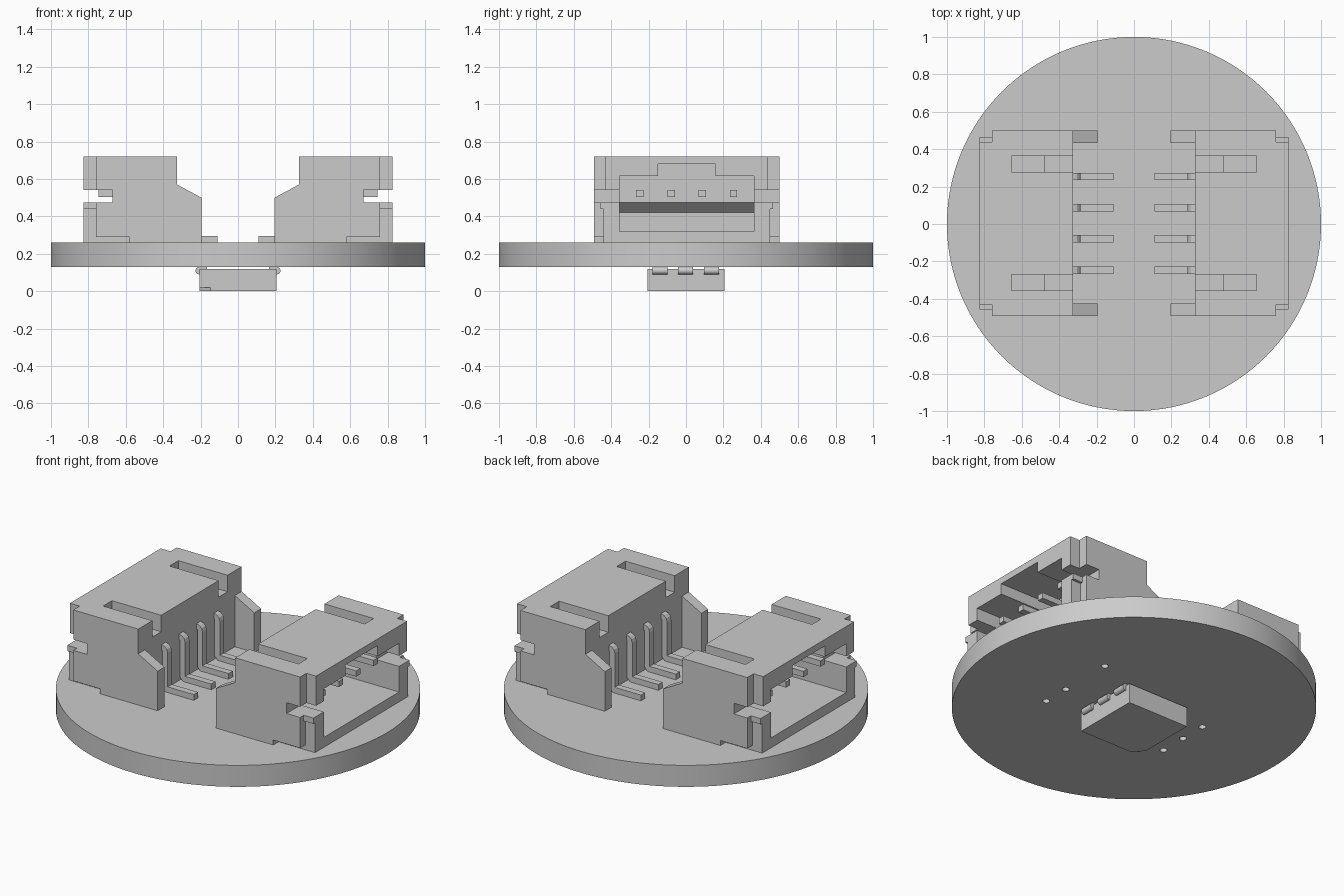
import bpy, bmesh, math
from mathutils import Matrix, Vector

if "Cube" in bpy.data.objects:
    bpy.data.objects.remove(bpy.data.objects["Cube"], do_unlink=True)

grey = bpy.data.materials.new("plain grey")
grey.use_nodes = True
grey.diffuse_color = (0.6, 0.6, 0.6, 1)
grey.node_tree.nodes["Principled BSDF"].inputs["Base Color"].default_value = (0.6, 0.6, 0.6, 1)


def finish(name, bm):
    bmesh.ops.recalc_face_normals(bm, faces=bm.faces)
    mesh = bpy.data.meshes.new(name)
    bm.to_mesh(mesh)
    bm.free()
    mesh.materials.append(grey)
    obj = bpy.data.objects.new(name, mesh)
    bpy.context.collection.objects.link(obj)
    return obj


def prism(name, profile, y0, y1):
    """Extrude an x-z outline from y0 to y1."""
    bm = bmesh.new()
    face = bm.faces.new([bm.verts.new((x, y0, z)) for x, z in profile])
    new = bmesh.ops.extrude_face_region(bm, geom=[face])["geom"]
    verts = [v for v in new if isinstance(v, bmesh.types.BMVert)]
    bmesh.ops.translate(bm, verts=verts, vec=(0, y1 - y0, 0))
    return finish(name, bm)


def box(name, x0, x1, y0, y1, z0, z1):
    return prism(name, [(x0, z0), (x1, z0), (x1, z1), (x0, z1)], y0, y1)


def cylinder(name, radius, depth, centre, segments, turn=None):
    bm = bmesh.new()
    matrix = Matrix.Translation(centre) @ (turn or Matrix())
    bmesh.ops.create_cone(bm, cap_ends=True, segments=segments, radius1=radius,
                          radius2=radius, depth=depth, matrix=matrix)
    return finish(name, bm)


def select(obj):
    bpy.ops.object.select_all(action="DESELECT")
    obj.select_set(True)
    bpy.context.view_layer.objects.active = obj


def cut(obj, cutter):
    mod = obj.modifiers.new("cut", "BOOLEAN")
    mod.operation = "DIFFERENCE"
    mod.solver = "EXACT"
    mod.object = cutter
    select(obj)
    bpy.ops.object.modifier_apply(modifier=mod.name)
    bpy.data.objects.remove(cutter, do_unlink=True)


def smooth(obj):
    select(obj)
    bpy.ops.object.shade_smooth_by_angle(angle=math.radians(30))


pin_rows = [-0.25, -0.083, 0.083, 0.25]
Y_SHIFT = 0.004

# Round circuit board with small through holes
board = cylinder("round_board", 1, 0.13, (0, 0, 0.195), 128)
for side in (-1, 1):
    for y in pin_rows:
        # one hole on each side is left out
        if (side, y) in ((1, 0.083), (-1, 0.25)):
            continue
        cut(board, cylinder("hole", 0.02, 0.3, (side * 0.42, y, 0.195), 20))
smooth(board)


def connector(label, angle):
    # Housing: side outline with sloped ears facing the board centre
    body = prism(label + "_housing",
                 [(0.195, 0.26), (0.825, 0.26), (0.825, 0.475), (0.67, 0.475),
                  (0.67, 0.54), (0.825, 0.54), (0.825, 0.72), (0.325, 0.72),
                  (0.325, 0.57), (0.195, 0.5)], -0.495, 0.495)
    cut(body, box("ear_gap", 0.1, 0.325, -0.43, 0.43, 0.2, 0.65))
    # Mating cavity with an overhanging back wall and a keyway in the roof
    cut(body, prism("cavity", [(0.9, 0.32), (0.41, 0.32), (0.41, 0.42), (0.47, 0.475),
                               (0.47, 0.615), (0.9, 0.615)], -0.36, 0.36))
    cut(body, box("keyway", 0.47, 0.9, -0.155, 0.155, 0.6, 0.68))
    for s in (-1, 1):
        def side_cut(x0, x1, y0, y1, z0, z1):
            cut(body, box("side_cut", x0, x1, min(s * y0, s * y1), max(s * y0, s * y1), z0, z1))
        # Stepped slots in the roof
        side_cut(0.3, 0.475, 0.275, 0.36, 0.62, 0.8)
        side_cut(0.45, 0.655, 0.275, 0.36, 0.67, 0.8)
        # Recessed outer corners and solder tab pockets
        side_cut(0.76, 0.9, 0.435, 0.6, 0.5, 0.8)
        side_cut(0.76, 0.9, 0.46, 0.6, 0.44, 0.5)
        side_cut(0.76, 0.9, 0.445, 0.6, 0.2, 0.44)
        side_cut(0.58, 0.8, 0.445, 0.6, 0.2, 0.29)
    parts = [body]

    # Bent contact pins, running from the board through the back wall
    for i, y in enumerate(pin_rows):
        parts.append(prism(f"{label}_pin_{i + 1}",
                           [(0.11, 0.26), (0.3, 0.26), (0.32, 0.28), (0.32, 0.505),
                            (0.745, 0.505), (0.745, 0.54), (0.325, 0.54), (0.305, 0.534),
                            (0.291, 0.52), (0.285, 0.5), (0.285, 0.295), (0.11, 0.295)],
                           y - 0.02, y + 0.02))
    for obj in parts:
        obj.data.transform(Matrix.Translation((0, Y_SHIFT, 0)) @ Matrix.Rotation(angle, 4, "Z"))


connector("left_connector", 0)
connector("right_connector", math.pi)

# Chip under the board, with one marked corner
chip = box("chip_body", -0.207, 0.205, -0.207, 0.205, 0, 0.12)
mark = cylinder("corner_mark", 0.06, 0.04, (-0.207, -0.207, 0), 4)
cut(chip, mark)

# Rounded leads on two sides of the chip
for s, label in ((1, "left"), (-1, "right")):
    for i, y in enumerate((-0.14, -0.002, 0.136)):
        roll = cylinder(f"{label}_chip_lead_{i + 1}", 0.02, 0.08, (s * 0.207, y, 0.11), 20,
                        Matrix.Rotation(math.pi / 2, 4, "X"))
        smooth(roll)
        box(f"{label}_chip_foot_{i + 1}", min(s * 0.165, s * 0.207), max(s * 0.165, s * 0.207),
            y - 0.04, y + 0.04, 0.115, 0.13)
